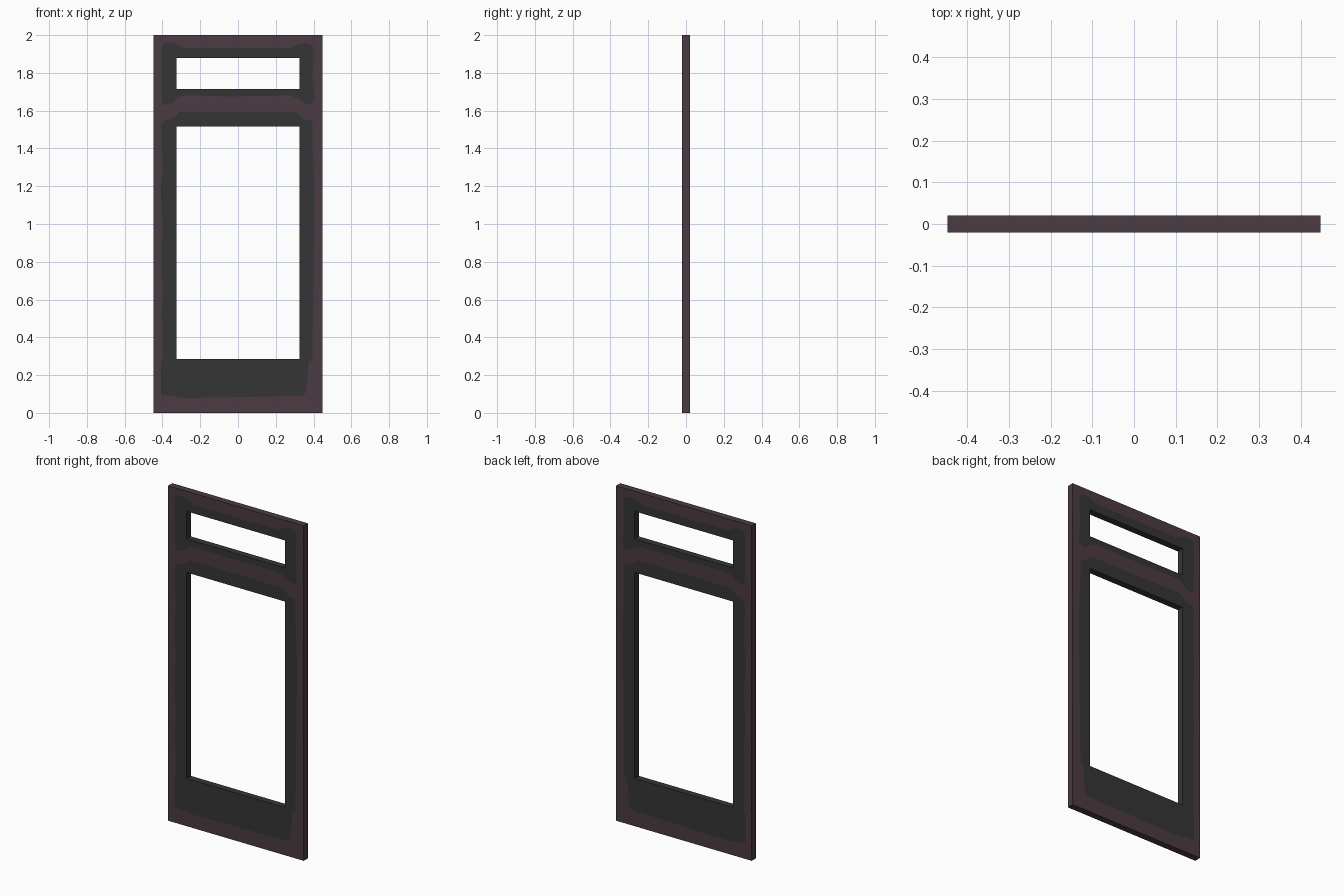
import bpy, bmesh
from mathutils import Vector
from mathutils.geometry import tessellate_polygon

if "Cube" in bpy.data.objects:
    bpy.data.objects.remove(bpy.data.objects["Cube"])

D = 0.02  # half thickness


def material(name, col):
    m = bpy.data.materials.new(name)
    m.diffuse_color = (*col, 1)
    m.use_nodes = True
    m.node_tree.nodes["Principled BSDF"].inputs["Base Color"].default_value = m.diffuse_color
    return m


def rect(x, z0, z1):
    return [(-x, z0), (x, z0), (x, z1), (-x, z1)]


# Outlines in (x, z)
outer = rect(0.448, 0, 2)
window = rect(0.325, 0.285, 1.515)
transom = rect(0.325, 1.715, 1.88)
# Worn dark patches around each opening
upper_patch = [
    (-.405, 1.92), (-.395, 1.955), (-.35, 1.963), (-.32, 1.95), (-.29, 1.932),
    (.285, 1.932), (.315, 1.952), (.365, 1.96), (.395, 1.945), (.4, 1.9),
    (.395, 1.79), (.405, 1.665), (.395, 1.64), (.362, 1.632), (.32, 1.665),
    (.275, 1.68), (-.04, 1.675), (-.26, 1.68), (-.31, 1.675), (-.35, 1.637),
    (-.39, 1.63), (-.403, 1.65)]
lower_patch = [
    (-.405, 1.53), (-.385, 1.55), (-.35, 1.558), (-.31, 1.593), (.305, 1.593),
    (.35, 1.555), (.385, 1.55), (.395, 1.52), (.395, 1.42), (.405, 1.13),
    (.4, .81), (.394, .28), (.373, .27), (.364, .12), (.35, .095),
    (.32, .09), (-.2, .08), (-.31, .08), (-.35, .09), (-.407, .095),
    (-.407, .27), (-.398, .29), (-.402, .545), (-.397, .68), (-.407, .755),
    (-.398, .995), (-.407, 1.13), (-.407, 1.235), (-.398, 1.26)]

bm = bmesh.new()
loops = {}
for key, pts in dict(outer=outer, window=window, transom=transom,
                     upper=upper_patch, lower=lower_patch).items():
    loops[key] = [[bm.verts.new((x, y, z)) for x, z in pts] for y in (-D, D)]


def fill(keys, mat):
    """Front and back faces between an outline and its holes."""
    for side in (0, 1):
        rings = [loops[k][side] for k in keys]
        flat = [v for r in rings for v in r]
        polys = [[Vector((v.co.x, v.co.z, 0)) for v in r] for r in rings]
        for tri in tessellate_polygon(polys):
            bm.faces.new([flat[i] for i in tri]).material_index = mat


def wall(key, mat):
    """Edge faces joining front and back outlines."""
    a, b = loops[key]
    for i in range(len(a)):
        j = (i + 1) % len(a)
        bm.faces.new((a[i], a[j], b[j], b[i])).material_index = mat


fill(("outer", "upper", "lower"), 0)
fill(("upper", "transom"), 1)
fill(("lower", "window"), 1)
wall("outer", 0)
wall("window", 1)
wall("transom", 1)
bmesh.ops.recalc_face_normals(bm, faces=bm.faces[:])

# Door panel
mesh = bpy.data.meshes.new("door_panel")
bm.to_mesh(mesh)
bm.free()
mesh.materials.append(material("dull purple", (0.072, 0.043, 0.057)))
mesh.materials.append(material("charcoal", (0.036, 0.036, 0.035)))
bpy.context.collection.objects.link(bpy.data.objects.new("door_panel", mesh))
